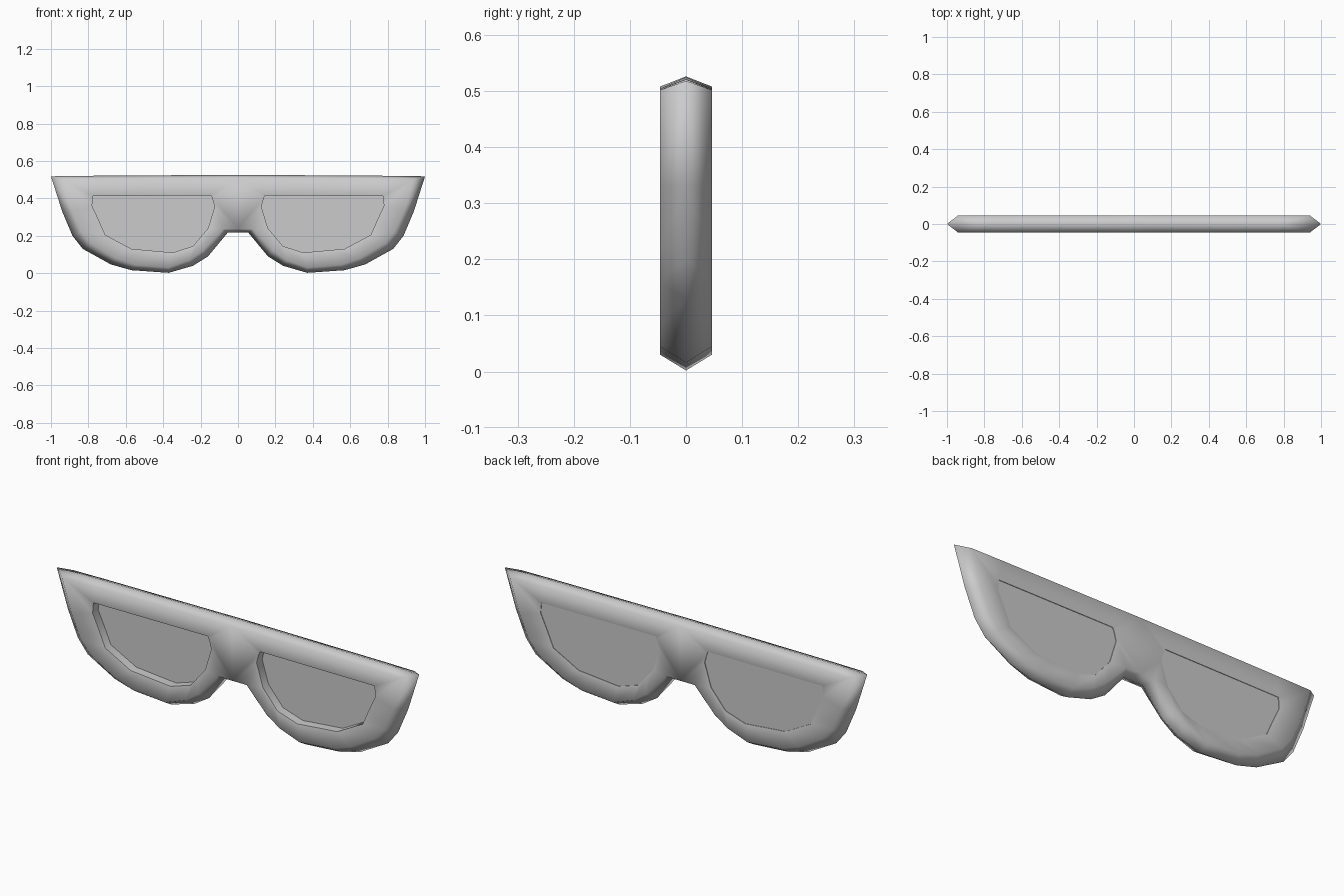
import bpy, bmesh

if "Cube" in bpy.data.objects:
    bpy.data.objects.remove(bpy.data.objects["Cube"])

# Right-half sections: (outer ridge x,z, rounded crest x,z, lens opening x,z)
SECTIONS = [
    (0, .526, 0, .508, .137, .40), (.145, .525, .145, .507, .145, .415),
    (.77, .521, .76, .504, .775, .413), (1, .518, .94, .502, .778, .39),
    (.94, .33, .885, .33, .78, .36), (.885, .20, .835, .22, .745, .285),
    (.83, .13, .785, .16, .71, .205), (.68, .047, .65, .08, .57, .13),
    (.57, .016, .55, .045, .50, .124), (.37, .002, .37, .03, .35, .11),
    (.24, .04, .26, .07, .24, .145), (.16, .09, .19, .12, .20, .193),
    (.055, .217, .08, .237, .16, .24), (0, .217, 0, .237, .125, .355),
]
CREST_Y, INNER_Y = .046, .032
N = len(SECTIONS)


def finish(name, bm, smooth):
    """Turn a half mesh into a mirrored object."""
    bmesh.ops.recalc_face_normals(bm, faces=bm.faces)
    for f in bm.faces:
        f.smooth = smooth
    mesh = bpy.data.meshes.new(name)
    bm.to_mesh(mesh)
    bm.free()
    ob = bpy.data.objects.new(name, mesh)
    bpy.context.collection.objects.link(ob)
    mod = ob.modifiers.new("mirror", 'MIRROR')
    mod.use_clip = True
    return ob


def ring(bm, col, y):
    return [bm.verts.new((s[col], y, s[col + 1])) for s in SECTIONS]


# Frame: ridge, front and back crests, and lens opening walls
bm = bmesh.new()
ridge = ring(bm, 0, 0)
inner = {}
for side in (-1, 1):
    crest = ring(bm, 2, side * CREST_Y)
    inner[side] = ring(bm, 4, side * INNER_Y)
    for i in range(N):
        j = (i + 1) % N
        if j:
            bm.faces.new((ridge[i], ridge[j], crest[j], crest[i]))
        bm.faces.new((crest[i], crest[j], inner[side][j], inner[side][i]))
for i in range(N):
    j = (i + 1) % N
    bm.faces.new((inner[-1][i], inner[-1][j], inner[1][j], inner[1][i]))
    for side in (-1, 1):
        bm.edges.get((inner[side][i], inner[side][j])).smooth = False
finish("glasses_frame", bm, True)

# Lenses: thin flat panes set toward the back of the openings
bm = bmesh.new()
front, back = ring(bm, 4, .012), ring(bm, 4, .029)
bm.faces.new(front)
bm.faces.new(back)
for i in range(N):
    j = (i + 1) % N
    bm.faces.new((front[i], front[j], back[j], back[i]))
finish("lenses", bm, False)
